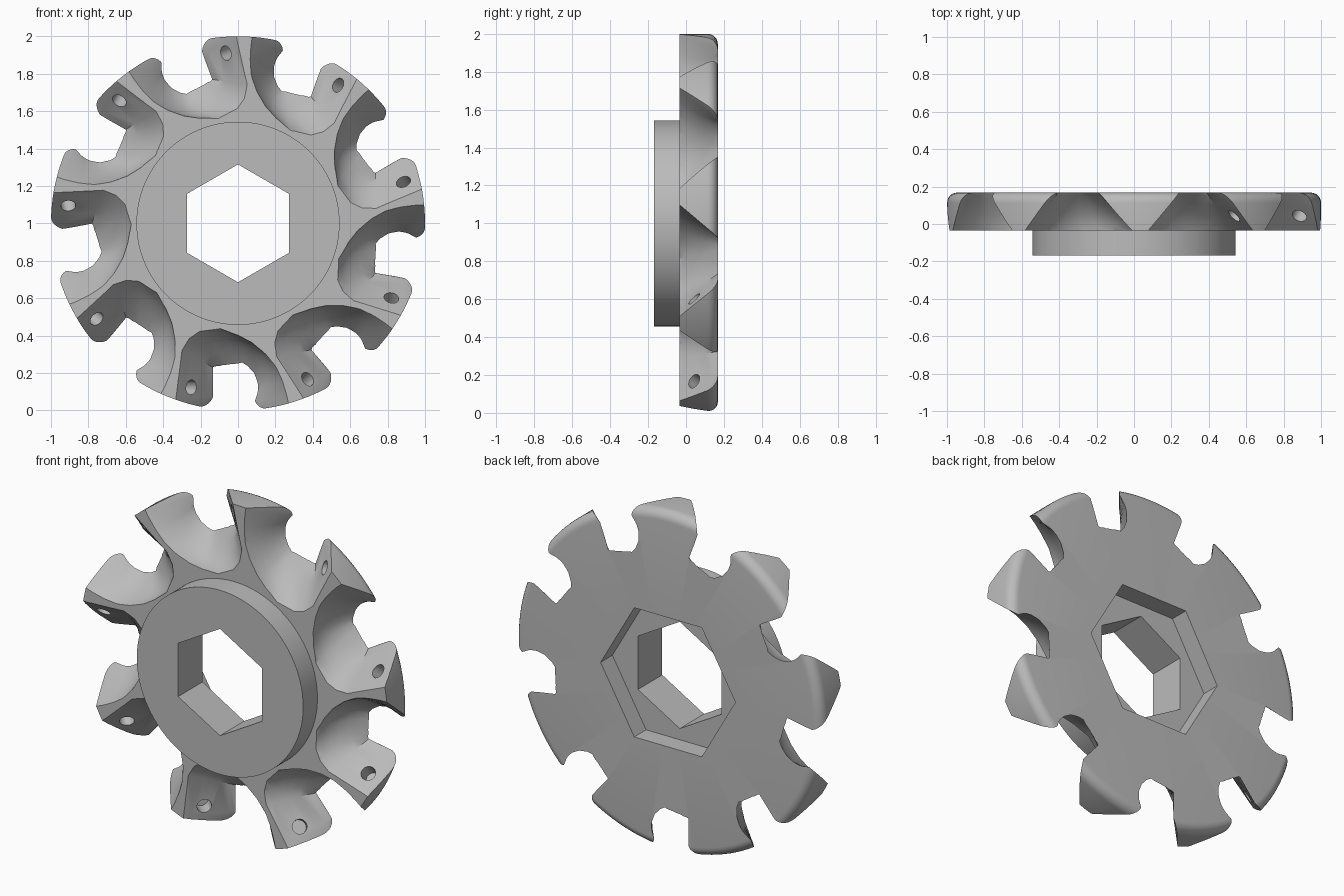
import bpy, bmesh, math
from mathutils import Matrix, Vector

if "Cube" in bpy.data.objects:
    bpy.data.objects.remove(bpy.data.objects["Cube"], do_unlink=True)

TEETH = 9
FRONT, BACK, HUB_FRONT = -0.035, 0.168, -0.168
LIFT = Matrix.Translation((0, 0, 1))

steel = bpy.data.materials.new("steel_grey")
steel.use_nodes = True
grey = (0.5, 0.5, 0.5, 1)
steel.diffuse_color = grey
steel.node_tree.nodes["Principled BSDF"].inputs["Base Color"].default_value = grey


def to_object(name, bm):
    bmesh.ops.recalc_face_normals(bm, faces=bm.faces)
    mesh = bpy.data.meshes.new(name)
    bm.to_mesh(mesh)
    bm.free()
    mesh.materials.append(steel)
    obj = bpy.data.objects.new(name, mesh)
    bpy.context.collection.objects.link(obj)
    return obj


def loft(name, rings, matrix):
    """Closed solid through equal-length rings of points."""
    bm = bmesh.new()
    rows = [[bm.verts.new(matrix @ Vector(p)) for p in ring] for ring in rings]
    n = len(rows[0])
    for a, b in zip(rows, rows[1:]):
        for i in range(n):
            j = (i + 1) % n
            bm.faces.new((a[i], a[j], b[j], b[i]))
    bm.faces.new(rows[0])
    bm.faces.new(rows[-1])
    return to_object(name, bm)


def ring_y(radius, y, sides, turn=0.0):
    angles = [turn + math.tau * i / sides for i in range(sides)]
    return [(radius * math.cos(a), y, radius * math.sin(a)) for a in angles]


# Cutter disc with hub: a lathed section with a rounded back rim
fillet = 0.055
section = [(0.2, HUB_FRONT), (0.543, HUB_FRONT), (0.543, FRONT), (1, FRONT)]
for i in range(7):
    a = math.pi / 2 * i / 6
    section.append((1 - fillet + fillet * math.cos(a), BACK - fillet + fillet * math.sin(a)))
section.append((0.2, BACK))
bm = bmesh.new()
steps = 144
rows = [[bm.verts.new(LIFT @ Vector((r * math.cos(math.tau * k / steps), y,
                                     r * math.sin(math.tau * k / steps))))
         for r, y in section] for k in range(steps)]
for k in range(steps):
    a, b = rows[k], rows[(k + 1) % steps]
    for i in range(len(section)):
        j = (i + 1) % len(section)
        bm.faces.new((a[i], a[j], b[j], b[i]))
body = to_object("cutter_disc", bm)

# Hexagonal bore and the wider recess behind it
cutters = [
    loft("bore_cutter", [ring_y(0.315, y, 6, math.pi / 6) for y in (-0.3, 0.3)], LIFT),
    loft("recess_cutter", [ring_y(0.44, y, 6) for y in (BACK - 0.11, 0.3)], LIFT),
]

# Chip pocket outline, at the back and at the front of the disc
pocket_back = [(-.20, -1.08), (-.155, -.975), (-.134, -.93), (-.134, -.77), (-.095, -.762),
               (-.055, -.755), (-.015, -.75), (.021, -.743), (.05, -.76), (.086, -.80),
               (.105, -.85), (.107, -.89), (.09, -.95), (.10, -.99), (.14, -1.08)]
pocket_front = [(-.345, -1.08), (-.336, -.97), (-.33, -.92), (-.30, -.68), (-.26, -.615),
                (-.206, -.577), (-.094, -.562), (0, -.597), (.075, -.637), (.15, -.70),
                (.205, -.77), (.24, -.85), (.265, -.94), (.275, -.99), (.29, -1.08)]


def pocket_ring(t):
    ring = []
    for i, (b, f) in enumerate(zip(pocket_back, pocket_front)):
        swell = math.sin(math.pi * (i - 3) / 9) if 3 < i < 12 else 0
        x = b[0] + (f[0] - b[0]) * t
        z = b[1] + (f[1] - b[1]) * t + 0.03 * swell * 4 * t * (1 - t)
        ring.append((x, BACK + (FRONT - BACK) * t, z))
    return ring


pocket = [pocket_ring(t) for t in (-0.05, 0.14, 0.32, 0.5, 0.68, 0.86, 1.05)]

# Screw hole square to the slanted seat face
axis = Vector((-0.72, 0.69, 0)).normalized()
tilt = Vector((0, 1, 0)).rotation_difference(axis).to_matrix().to_4x4()
hole_place = Matrix.Translation((-0.25, 0.043, -0.877)) @ tilt
hole = [ring_y(0.04, y, 20) for y in (-0.06, 0.09)]

for k in range(TEETH):
    spin = LIFT @ Matrix.Rotation(math.tau * k / TEETH, 4, 'Y')
    cutters.append(loft("pocket_cutter", pocket, spin))
    cutters.append(loft("screw_hole_cutter", hole, spin @ hole_place))

# Cut everything out of the disc, then drop the cutters
for cutter in cutters:
    cutter.hide_render = True
    mod = body.modifiers.new("cut", 'BOOLEAN')
    mod.operation = 'DIFFERENCE'
    mod.solver = 'EXACT'
    mod.object = cutter
bpy.context.view_layer.update()
result = bpy.data.meshes.new_from_object(
    body.evaluated_get(bpy.context.evaluated_depsgraph_get()))
body.modifiers.clear()
body.data = result
for cutter in cutters:
    bpy.data.objects.remove(cutter, do_unlink=True)
body.data.materials.clear()
body.data.materials.append(steel)

bpy.ops.object.select_all(action='DESELECT')
body.select_set(True)
bpy.context.view_layer.objects.active = body
bpy.ops.object.shade_smooth_by_angle(angle=math.radians(35))
